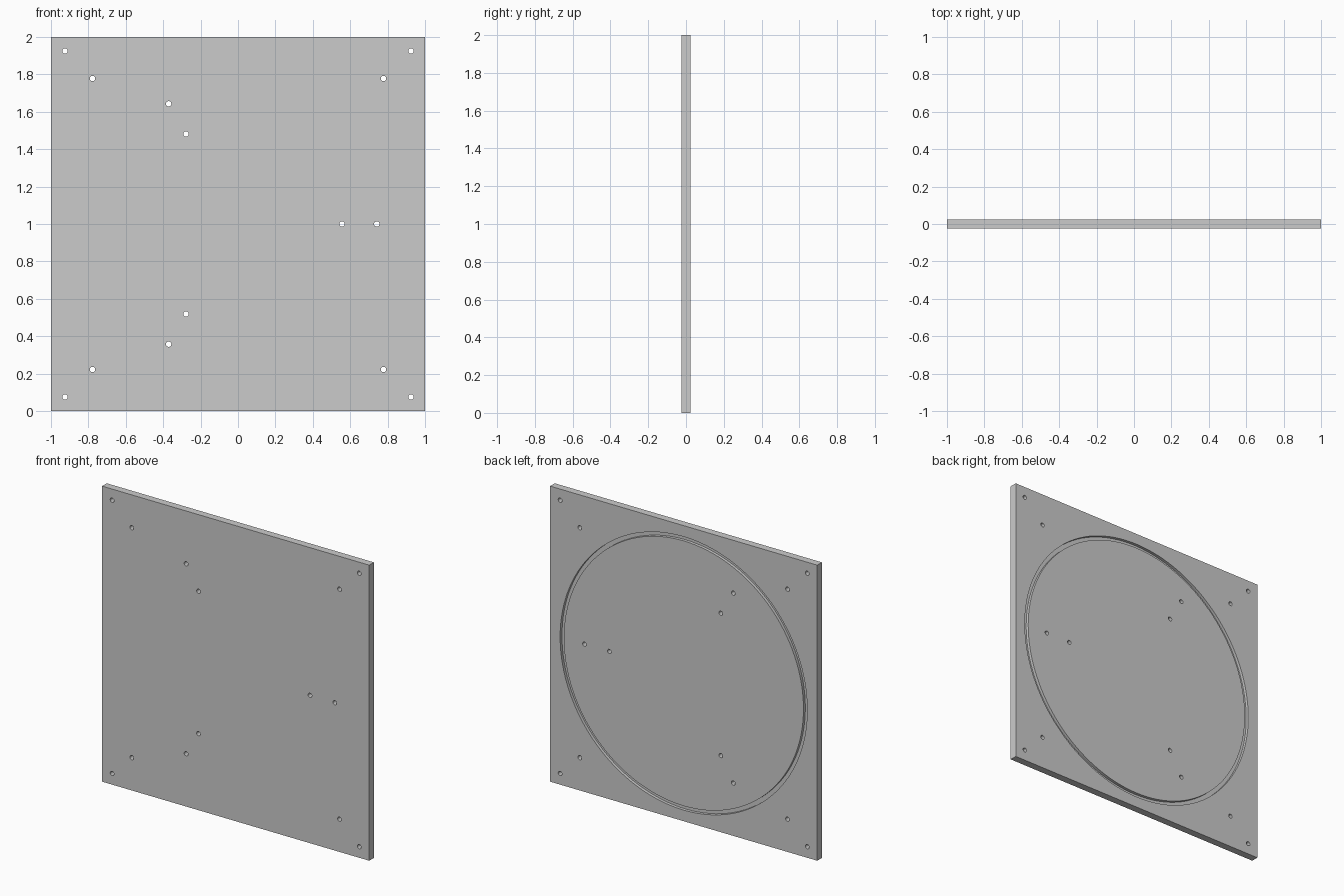
import bpy, bmesh, math
from mathutils import Matrix, Vector

if "Cube" in bpy.data.objects:
    bpy.data.objects.remove(bpy.data.objects["Cube"])

T = 0.025          # half thickness
HOLE_R = 0.0145
RING_OUT, RING_IN, RING_DEPTH = 0.925, 0.897, 0.02
CENTRE = Vector((0, 0, 1))


def make_object(name, bm):
    bmesh.ops.recalc_face_normals(bm, faces=bm.faces)
    mesh = bpy.data.meshes.new(name)
    bm.to_mesh(mesh)
    bm.free()
    obj = bpy.data.objects.new(name, mesh)
    bpy.context.collection.objects.link(obj)
    return obj


# square plate
bm = bmesh.new()
bmesh.ops.create_cube(bm, size=1, matrix=Matrix.Translation(CENTRE) @ Matrix.Diagonal((2, 2 * T, 2, 1)))
plate = make_object("plate", bm)

# through holes: two sets of corners, two sets at 120 degree spacing
spots = [(sx * d, sz * d) for d in (0.925, 0.778) for sx in (-1, 1) for sz in (-1, 1)]
spots += [(r * math.cos(a), r * math.sin(a))
          for r in (0.556, 0.742) for a in (0, math.tau / 3, -math.tau / 3)]
bm = bmesh.new()
for x, z in spots:
    bmesh.ops.create_cone(bm, cap_ends=True, segments=24, radius1=HOLE_R, radius2=HOLE_R, depth=0.2,
                          matrix=Matrix.Translation(CENTRE + Vector((x, 0, z))) @ Matrix.Rotation(math.pi / 2, 4, 'X'))
holes = make_object("hole_cutter", bm)

# circular seal groove in the back face
bm = bmesh.new()
N = 128
rings = []
for i in range(N):
    a = math.tau * i / N
    rings.append([bm.verts.new(CENTRE + Vector((r * math.cos(a), y, r * math.sin(a))))
                  for r, y in ((RING_OUT, T - RING_DEPTH), (RING_OUT, T + 0.05),
                               (RING_IN, T + 0.05), (RING_IN, T - RING_DEPTH))])
for i in range(N):
    p, q = rings[i], rings[(i + 1) % N]
    for k in range(4):
        m = (k + 1) % 4
        bm.faces.new((p[k], p[m], q[m], q[k]))
groove = make_object("groove_cutter", bm)

# cut and clean up
bpy.context.view_layer.objects.active = plate
plate.select_set(True)
for cutter in (holes, groove):
    cutter.hide_render = True
    mod = plate.modifiers.new(cutter.name, 'BOOLEAN')
    mod.operation, mod.solver, mod.object = 'DIFFERENCE', 'EXACT', cutter
    bpy.ops.object.modifier_apply(modifier=mod.name)
    bpy.data.objects.remove(cutter)
bpy.ops.object.shade_smooth_by_angle(angle=math.radians(30))
